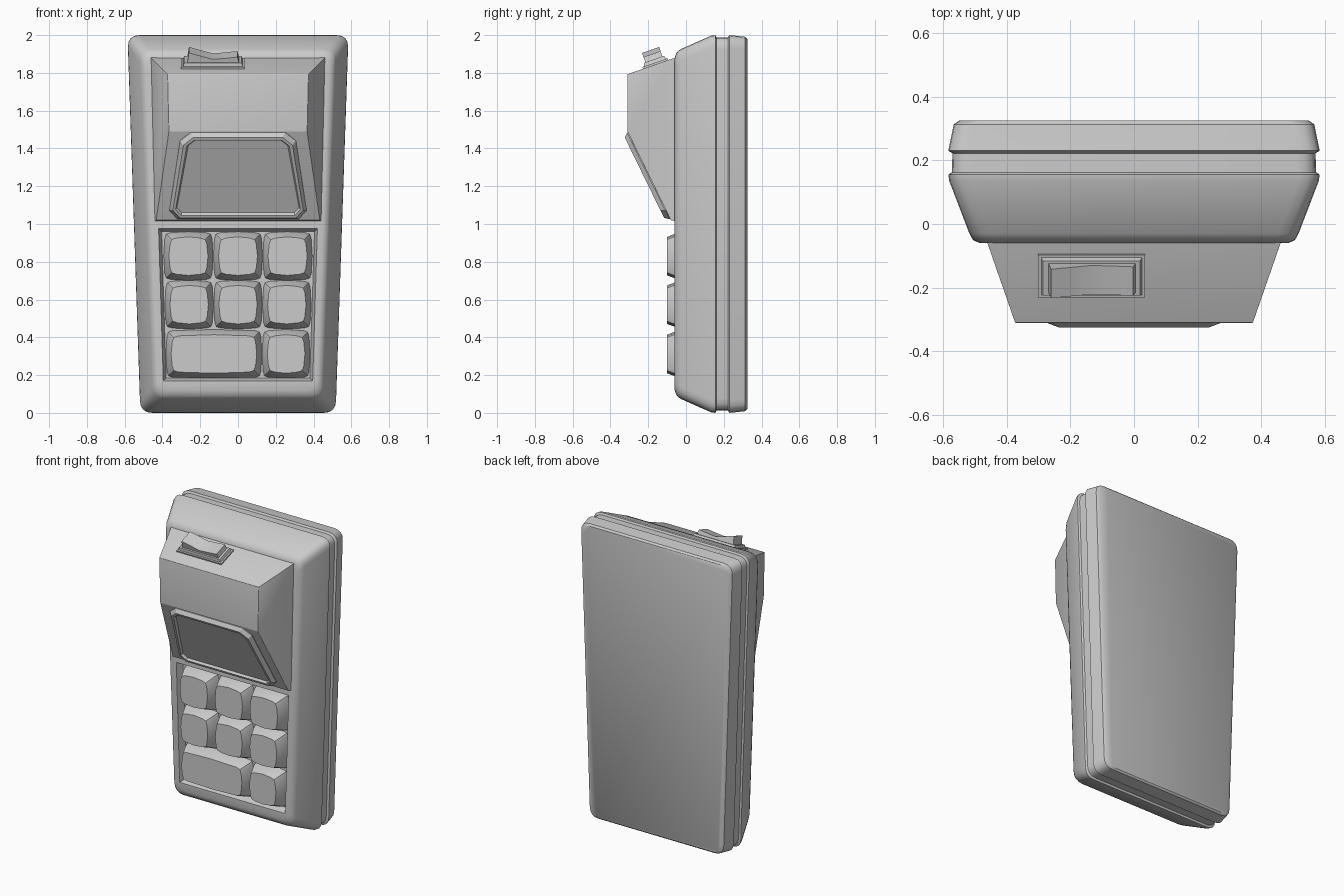
import bpy, bmesh, math
from mathutils import Vector, Matrix

if "Cube" in bpy.data.objects:
    bpy.data.objects.remove(bpy.data.objects["Cube"])


def finish(name, bm, angle=35):
    bmesh.ops.recalc_face_normals(bm, faces=bm.faces)
    me = bpy.data.meshes.new(name)
    bm.to_mesh(me)
    bm.free()
    ob = bpy.data.objects.new(name, me)
    bpy.context.collection.objects.link(ob)
    shade(ob, angle)
    return ob


def shade(ob, angle):
    bpy.ops.object.select_all(action='DESELECT')
    bpy.context.view_layer.objects.active = ob
    ob.select_set(True)
    bpy.ops.object.shade_smooth_by_angle(angle=math.radians(angle))


def outline(top, zt, bottom, zb, r=0.0, seg=1, bow=0.0, cx=0.0):
    """Trapezoid in (x, z) with rounded corners and optionally bowed sides."""
    corners = [Vector(c) for c in ((cx + top, zt), (cx - top, zt), (cx - bottom, zb), (cx + bottom, zb))]
    pts = []
    for i, c in enumerate(corners):
        prev, nxt = corners[i - 1], corners[(i + 1) % 4]
        if r:
            a, b = c + (prev - c).normalized() * r, c + (nxt - c).normalized() * r
            for k in range(seg + 1):
                t = k / seg
                pts.append(a * (1 - t) ** 2 + c * 2 * t * (1 - t) + b * t * t)
        else:
            pts.append(c)
        if bow:
            e = (nxt - c).normalized()
            pts.append((c + nxt) / 2 + Vector((e.y, -e.x)) * bow * -1 * (-1))
    return pts


def loft(name, rings, angle=35):
    """Skin a list of equal-length 3D rings and cap both ends."""
    bm = bmesh.new()
    vs = [[bm.verts.new(p) for p in ring] for ring in rings]
    n = len(vs[0])
    for a, b in zip(vs, vs[1:]):
        for i in range(n):
            j = (i + 1) % n
            bm.faces.new((a[i], a[j], b[j], b[i]))
    bm.faces.new(vs[0])
    bm.faces.new(vs[-1])
    return finish(name, bm, angle)


def at_y(pts, y):
    return [(p[0], y, p[1]) for p in pts]


# Casing: tapered outline lofted from back to front, with a seam groove
levels = [(.325, .035, .02), (.313, .017, .009), (.23, 0, 0), (.222, .013, .012), (.162, .011, .012),
          (.155, 0, 0), (.135, .003, .002), (-.03, .066, .075), (-.05, .077, .092), (-.06, .098, .12)]
casing = loft("casing", [at_y(outline(.585 - ix, 2 - iz, .517 - ix, iz, .065, 4), y) for y, ix, iz in levels])

# Keypad recess cut into the casing
cutter = loft("recess_cutter", [at_y(outline(.425 - i, .98 - i, .4 - i, .165 + i), y)
                                for y, i in ((-.12, -.014), (-.01, .02))])
cutter.hide_render = True
mod = casing.modifiers.new("recess", 'BOOLEAN')
mod.object, mod.operation, mod.solver = cutter, 'DIFFERENCE', 'EXACT'
bpy.context.view_layer.objects.active = casing
bpy.ops.object.modifier_apply(modifier=mod.name)
bpy.data.objects.remove(cutter)
shade(casing, 35)

# Hood: side profile widened to planar sloping flanks, then rounded
profile = [(0, 1.90), (-.06, 1.88), (-.31, 1.793), (-.31, 1.49), (-.08, 1.02), (-.05, 1.012), (0, 1.012)]


def flank(y, z):
    return .46 - .02 * (1.88 - z) / .86 + .34 * (y + .06)


bm = bmesh.new()
sides = [[bm.verts.new((s * flank(y, z), y, z)) for y, z in profile] for s in (-1, 1)]
for side in sides:
    bm.faces.new(side)
for i in range(len(profile)):
    j = (i + 1) % len(profile)
    bm.faces.new((sides[0][i], sides[0][j], sides[1][j], sides[1][i]))
bm.edges.ensure_lookup_table()
sharp = []
for e in bm.edges:
    a, b = e.verts
    along = abs(a.co.x - b.co.x) < .3
    if min(a.co.y, b.co.y) < -.2 and (along or (a.co.z > 1.7 and b.co.z > 1.7) or a.co.z < 1.6):
        sharp.append(e)
bmesh.ops.bevel(bm, geom=sharp, offset=.055, segments=4, profile=.5, affect='EDGES', clamp_overlap=True)
finish("hood", bm)

# Screen bezel and glass on the sloping face of the hood
down = Vector((0, .23, -.47)).normalized()
out = Vector((0, down.z, -down.y))
origin = Vector((0, -.31, 1.49))


def on_slope(inset, n, r):
    pts = outline(.30 - inset, -.005 - inset, .37 - inset, -.515 + inset, r)
    return [Vector((p.x, 0, 0)) + origin - down * p.y + out * n for p in pts]


loft("screen", [on_slope(0, -.02, .05), on_slope(0, .004, .05), on_slope(.018, .027, .045),
                on_slope(.034, .027, .035), on_slope(.042, .012, .03)], 20)


# Keys: pillowed caps, the bottom-left one spans two columns
def key(name, x0, x1, z):
    def ring(y, inset, r):
        w, h = (x1 - x0) / 2 - inset, .126 - inset
        return at_y(outline(w, z + h, w, z - h, r, 2, .006, (x0 + x1) / 2), y)
    loft(name, [ring(-.008, .002, .03), ring(-.04, .008, .032), ring(-.085, .024, .034), ring(-.1, .03, .034)], 30)


for row, z in enumerate((.83, .573, .312)):
    k = (1, .985, .97)[row]
    columns = [(-.39, -.135), (-.127, .127), (.135, .39)] if row < 2 else [(-.39, .127), (.135, .39)]
    for col, (x0, x1) in enumerate(columns):
        key(f"key_{row + 1}_{col + 1}", x0 * k, x1 * k, z)

# Rocker switch on the sloping top of the hood
tilt = Matrix.Translation((-.133, -.16, 1.843)) @ Matrix.Rotation(math.radians(19.2), 4, 'X')


def plate(w, d, z):
    return [tilt @ Vector((sx * w, sy * d, z)) for sx, sy in ((-1, -1), (1, -1), (1, 1), (-1, 1))]


loft("switch_base", [plate(.168, .071, -.03), plate(.168, .071, .012), plate(.158, .062, .012), plate(.152, .057, .03)])
rocker = [(-.14, 0), (-.127, .083), (-.06, .064), (.0, .047), (.06, .052), (.13, .06), (.145, 0)]
loft("switch_rocker", [[tilt @ Vector((x, y, h)) for x, h in rocker] for y in (-.048, .048)])
